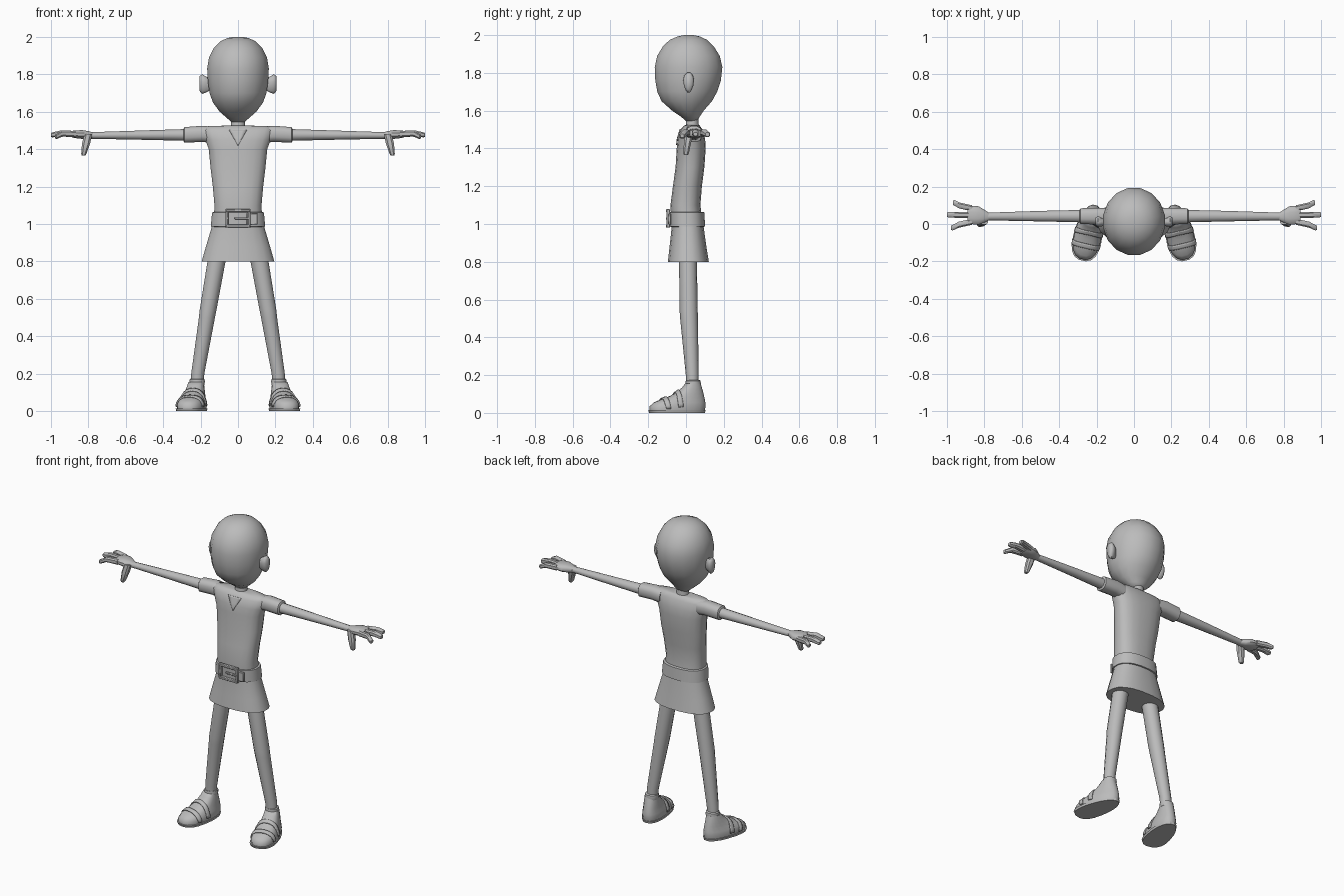
import bpy, bmesh, math
from mathutils import Vector, Matrix

if "Cube" in bpy.data.objects:
    bpy.data.objects.remove(bpy.data.objects["Cube"])

grey = bpy.data.materials.new("plain grey")
grey.use_nodes = True
grey.diffuse_color = (0.5, 0.5, 0.5, 1)
grey.node_tree.nodes["Principled BSDF"].inputs["Base Color"].default_value = (0.5, 0.5, 0.5, 1)

AXES = {"x": (Vector((0, 1, 0)), Vector((0, 0, 1))),
        "z": (Vector((1, 0, 0)), Vector((0, 1, 0)))}


def finish(name, bm, mirror=False, angle=40):
    bmesh.ops.recalc_face_normals(bm, faces=bm.faces)
    mesh = bpy.data.meshes.new(name)
    bm.to_mesh(mesh)
    bm.free()
    mesh.materials.append(grey)
    obj = bpy.data.objects.new(name, mesh)
    bpy.context.collection.objects.link(obj)
    bpy.ops.object.select_all(action="DESELECT")
    obj.select_set(True)
    bpy.context.view_layer.objects.active = obj
    bpy.ops.object.shade_smooth_by_angle(angle=math.radians(angle))
    if mirror:
        obj.modifiers.new("Mirror", "MIRROR")
    return obj


def loft(name, rings, axis="z", sides=16, power=2.0, taper=0.0, matrix=None, mirror=False, angle=40):
    """Skin rings of (centre, radius a, radius b); taper widens the -b end."""
    bm = bmesh.new()
    a, b = AXES[axis]
    loops = []
    for centre, ra, rb in rings:
        loop = []
        for i in range(sides):
            t = 2 * math.pi * (i + 0.5) / sides
            c, s = math.cos(t), math.sin(t)
            u = math.copysign(abs(c) ** (2 / power), c) * (1 - taper * s)
            v = math.copysign(abs(s) ** (2 / power), s)
            loop.append(bm.verts.new(Vector(centre) + a * u * ra + b * v * rb))
        loops.append(loop)
    for low, high in zip(loops, loops[1:]):
        for i in range(sides):
            j = (i + 1) % sides
            bm.faces.new((low[i], low[j], high[j], high[i]))
    bm.faces.new(loops[0])
    bm.faces.new(loops[-1])
    if matrix:
        bm.transform(matrix)
    return finish(name, bm, mirror, angle)


def upright(rows):
    """Rows of height, half width, front y, back y."""
    return [((0, (f + k) / 2, z), w, (k - f) / 2) for z, w, f, k in rows]


def box(name, centre, size):
    bm = bmesh.new()
    bmesh.ops.create_cube(bm, size=1, matrix=Matrix.Translation(centre) @ Matrix.Diagonal((*size, 1)))
    bmesh.ops.bevel(bm, geom=bm.edges[:], offset=min(size) * 0.2, segments=1, affect="EDGES")
    return finish(name, bm)


def wrap(obj, target, gap, thick):
    fit = obj.modifiers.new("Fit", "SHRINKWRAP")
    fit.target, fit.offset, fit.wrap_mode = target, gap, "ABOVE_SURFACE"
    solid = obj.modifiers.new("Thickness", "SOLIDIFY")
    solid.thickness, solid.offset = thick, 0


# Head, neck and ears
loft("head", upright([
    (1.545, .035, 0, .06), (1.57, .065, -.03, .075), (1.60, .10, -.075, .095),
    (1.65, .137, -.132, .14), (1.70, .155, -.155, .168), (1.76, .164, -.166, .188),
    (1.83, .168, -.169, .196), (1.89, .158, -.156, .182), (1.94, .132, -.125, .15),
    (1.975, .098, -.088, .113), (1.993, .06, -.045, .075), (2.0, .025, -.01, .04)]), angle=60)
loft("neck", upright([(1.47, .05, -.01, .075), (1.52, .038, -.002, .068), (1.57, .036, 0, .066)]))
loft("ear", [((.145, .008, 1.745), .012, .03), ((.172, .01, 1.745), .022, .045),
             ((.192, .014, 1.748), .028, .055), ((.206, .014, 1.75), .02, .04)],
     axis="x", sides=12, taper=-.25, mirror=True, angle=60)

# Tunic
torso = loft("tunic", upright([
    (1.03, .13, -.08, .085), (1.10, .127, -.083, .077), (1.20, .136, -.07, .085),
    (1.30, .148, -.056, .098), (1.40, .158, -.05, .105), (1.45, .175, -.045, .102),
    (1.50, .19, -.03, .088), (1.522, .175, -.008, .072), (1.526, .06, 0, .068)]),
    sides=20, power=2.5, angle=60)
loft("sleeve", [((.13, .04, 1.475), .045, .045), ((.19, .042, 1.482), .046, .044),
                ((.285, .042, 1.476), .043, .043), ((.29, .042, 1.476), .036, .036)],
     axis="x", sides=12, power=2.6, mirror=True)
loft("skirt", upright([(.80, .196, -.097, .122), (.88, .173, -.088, .109),
                       (.98, .143, -.077, .095), (1.04, .132, -.076, .088)]), sides=20, power=2.4)

# V neckline patch and collar edges
bm = bmesh.new()
steps = 6
rows = [[bm.verts.new((u * .05 * r / steps, -.06, 1.418 + .098 * r / steps)) for u in (-1, -.5, 0, .5, 1)]
        for r in range(1, steps + 1)]
tip = bm.verts.new((0, -.06, 1.418))
for i in range(4):
    bm.faces.new((tip, rows[0][i + 1], rows[0][i]))
    for low, high in zip(rows, rows[1:]):
        bm.faces.new((low[i], low[i + 1], high[i + 1], high[i]))
wrap(finish("neckline", bm), torso, .003, .004)

# Belt with buckle, prong and loose end
loft("belt", upright([(.985, .138, -.08, .095), (.987, .147, -.088, .102),
                      (1.062, .14, -.091, .098), (1.064, .13, -.08, .09)]), sides=20, power=2.4, angle=30)
for side in (-1, 1):
    box("buckle_side", (side * .06, -.094, 1.03), (.016, .02, .098))
    box("buckle_bar", (0, -.096, 1.03 + side * .041), (.13, .02, .016))
box("buckle_prong", (.02, -.1, 1.03), (.075, .012, .012))
box("belt_end", (.075, -.087, 1.026), (.06, .014, .06))

# Arms and hands
loft("arm", [((.2, .042, 1.477), .036, .034), ((.29, .042, 1.476), .034, .032),
             ((.5, .042, 1.475), .029, .026), ((.79, .04, 1.473), .021, .018)],
     axis="x", sides=12, mirror=True)
loft("palm", [((.775, .04, 1.473), .02, .017), ((.80, .042, 1.475), .035, .022),
              ((.83, .046, 1.478), .05, .024), ((.875, .048, 1.48), .05, .021),
              ((.89, .048, 1.48), .042, .016)], axis="x", sides=12, power=2.5, mirror=True)
for name, y0, y1, end, z1 in (("front_finger", .012, -.02, .978, 1.467),
                              ("middle_finger", .048, .05, 1.0, 1.476),
                              ("back_finger", .084, .113, .968, 1.474)):
    mid = (.865 + end) / 2 + .015
    loft(name, [((.865, y0, 1.48), .017, .018), ((mid, (y0 + y1) / 2, 1.484), .017, .017),
                ((end - .008, y1, z1), .016, .014), ((end, y1, z1), .011, .01)],
         axis="x", sides=8, power=2.8, mirror=True)
loft("thumb", [((.80, .018, 1.48), .022, .022), ((.812, .008, 1.43), .023, .02),
               ((.824, 0, 1.375), .015, .016), ((.826, 0, 1.366), .01, .011)],
     sides=8, power=2.6, mirror=True)

# Legs and ankle cuffs
loft("leg", [((.218, .034, .13), .034, .032), ((.215, .033, .2), .036, .034),
             ((.166, .016, .5), .044, .047), ((.16, .014, .54), .046, .048),
             ((.108, .01, .84), .05, .047)], sides=14, mirror=True)
loft("ankle_cuff", [((.219, .038, .14), .04, .04), ((.218, .038, .155), .042, .041),
                    ((.218, .038, .17), .041, .039), ((.218, .038, .174), .034, .033)],
     sides=14, mirror=True)

# Shoes, turned outward
turn = Matrix.Translation((.222, .04, 0)) @ Matrix.Rotation(math.radians(13), 4, "Z") @ Matrix.Translation((0, -.04, 0))


def shoe_rows(rows):
    return [((0, (f + k) / 2, z), w, (k - f) / 2) for z, w, f, k in rows]


loft("sole", shoe_rows([(0, .073, -.198, .1), (.014, .076, -.203, .104)]),
     sides=20, power=2.4, taper=.2, matrix=turn, mirror=True, angle=30)
shoe = loft("shoe", shoe_rows([
    (.014, .07, -.196, .1), (.035, .072, -.196, .104), (.055, .067, -.175, .103),
    (.072, .06, -.135, .1), (.09, .054, -.085, .096), (.11, .049, -.05, .091),
    (.135, .044, -.02, .084), (.155, .04, -.004, .078)]),
    sides=20, power=2.3, taper=.17, matrix=turn, mirror=True, angle=60)

# Shoe straps laid over the toe and instep
for name, y, lean, height in (("toe_strap", -.125, .02, .075), ("instep_strap", -.055, .025, .115)):
    bm = bmesh.new()
    edge = []
    for k in range(4):
        line = []
        for i in range(15):
            t = math.radians(12) + math.radians(156) * i / 14
            line.append(bm.verts.new((.085 * math.cos(t), y + k * .009 + lean * math.sin(t) * -.5,
                                      height * math.sin(t) + .005)))
        edge.append(line)
    for low, high in zip(edge, edge[1:]):
        for i in range(14):
            bm.faces.new((low[i], low[i + 1], high[i + 1], high[i]))
    bm.transform(turn)
    strap = finish(name, bm)
    wrap(strap, shoe, .003, .008)
    strap.modifiers.new("Mirror", "MIRROR")
